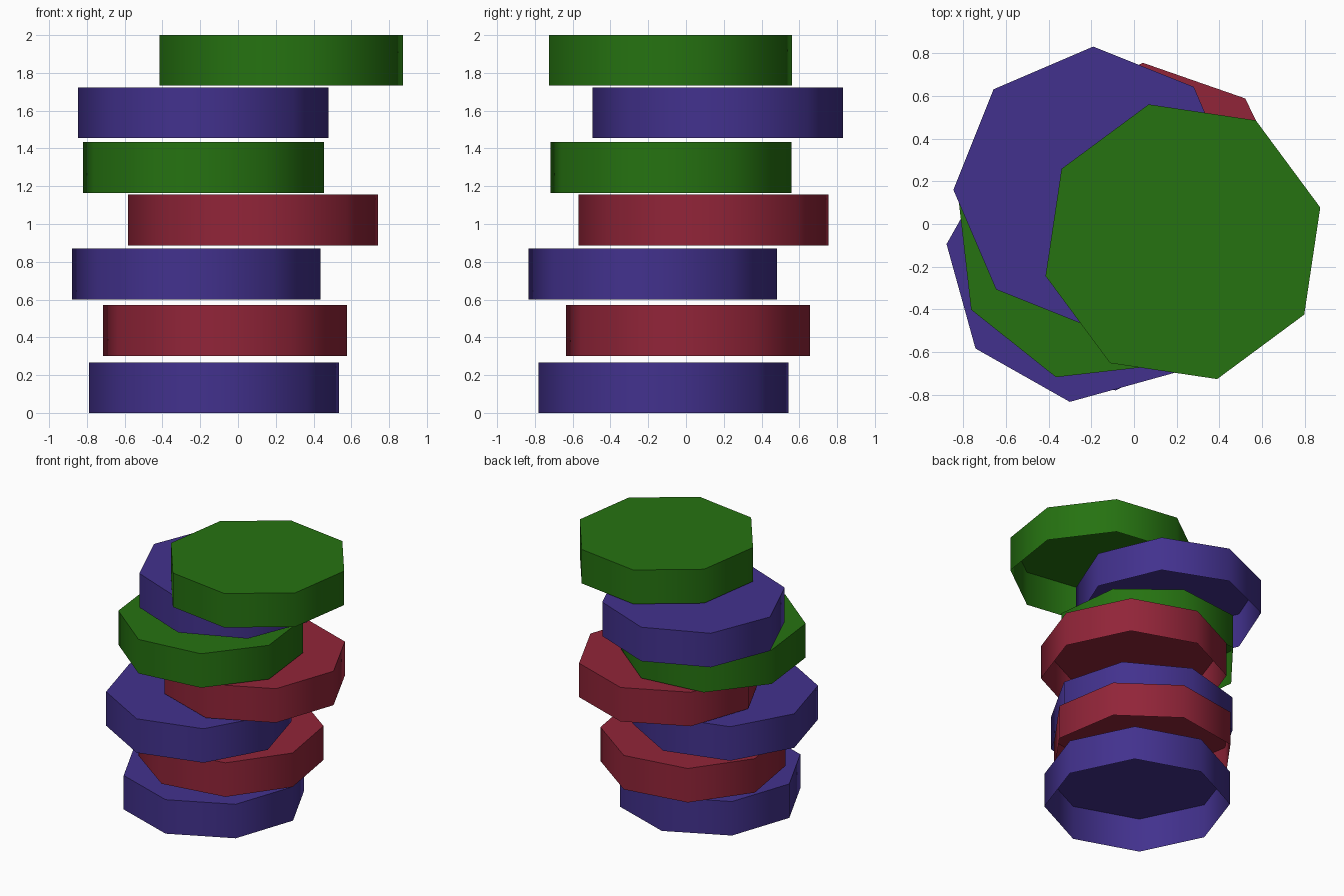
import bpy
import bmesh
from math import cos, sin, pi, radians

RADIUS, HEIGHT, SIDES = 0.663, 0.268, 8

cube = bpy.data.objects.get("Cube")
if cube:
    bpy.data.objects.remove(cube, do_unlink=True)


def make_material(name, rgb):
    mat = bpy.data.materials.new(name)
    mat.use_nodes = True
    mat.diffuse_color = (*rgb, 1)
    mat.node_tree.nodes["Principled BSDF"].inputs["Base Color"].default_value = (*rgb, 1)
    return mat


purple = make_material("purple", (0.055, 0.031, 0.27))
red = make_material("red", (0.285, 0.018, 0.04))
green = make_material("green", (0.019, 0.17, 0.0055))


def make_disc(name, mat, x, y, z, turn):
    """Octagonal cap with walls hanging from it, open underneath."""
    bm = bmesh.new()
    angles = [2 * pi * i / SIDES for i in range(SIDES)]
    low = [bm.verts.new((RADIUS * cos(a), RADIUS * sin(a), 0)) for a in angles]
    top = [bm.verts.new((RADIUS * cos(a), RADIUS * sin(a), HEIGHT)) for a in angles]
    bm.faces.new(top)
    for i in range(SIDES):
        j = (i + 1) % SIDES
        bm.faces.new((low[i], low[j], top[j], top[i]))
    mesh = bpy.data.meshes.new(name)
    bm.to_mesh(mesh)
    bm.free()
    mesh.materials.append(mat)
    disc = bpy.data.objects.new(name, mesh)
    disc.location = (x, y, z)
    disc.rotation_euler.z = radians(turn)
    bpy.context.collection.objects.link(disc)
    # Rounded shading on the walls, crisp rim around the cap
    bpy.ops.object.select_all(action="DESELECT")
    disc.select_set(True)
    bpy.context.view_layer.objects.active = disc
    bpy.ops.object.shade_smooth_by_angle(angle=radians(60))


# Loose stack from bottom to top: colour, centre, base height, turn
stack = [
    (purple, -0.128, -0.118, 0.0, 3.6),
    (red, -0.069, 0.01, 0.302, -13.3),
    (purple, -0.22, -0.175, 0.601, -7),
    (red, 0.08, 0.093, 0.887, 3.3),
    (green, -0.183, -0.08, 1.165, -16),
    (purple, -0.183, 0.168, 1.454, 0.7),
    (green, 0.229, -0.083, 1.732, 14),
]
for number, (mat, x, y, z, turn) in enumerate(stack, 1):
    make_disc(f"{mat.name}_disc_{number}", mat, x, y, z, turn)
